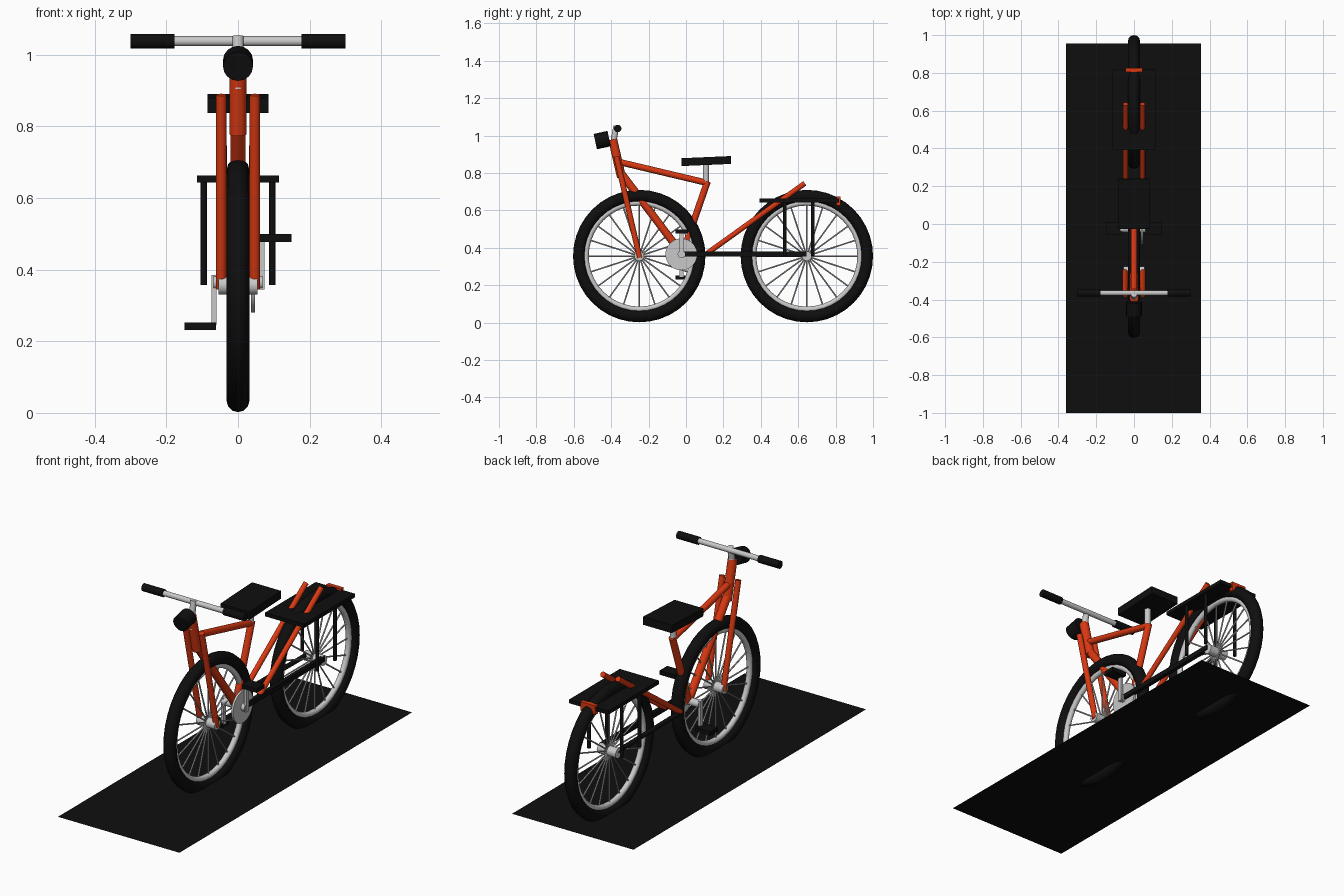
import bpy, math
from mathutils import Vector

if "Cube" in bpy.data.objects:
    bpy.data.objects.remove(bpy.data.objects["Cube"])


def material(name, rgb):
    m = bpy.data.materials.new(name)
    m.diffuse_color = (*rgb, 1)
    m.use_nodes = True
    m.node_tree.nodes["Principled BSDF"].inputs["Base Color"].default_value = m.diffuse_color
    return m


ORANGE = material("orange_paint", (0.70, 0.04, 0.006))
BLACK = material("black_rubber", (0.0045, 0.0045, 0.0045))
SILVER = material("silver_metal", (0.58, 0.58, 0.58))


def finish(name, mat, smooth=True):
    o = bpy.context.object
    o.name = name
    o.data.materials.append(mat)
    if smooth:
        bpy.ops.object.shade_smooth_by_angle(angle=math.radians(40))
    return o


def tube(name, a, b, r, mat, sides=16):
    a, b = Vector(a), Vector(b)
    d = b - a
    bpy.ops.mesh.primitive_cylinder_add(vertices=sides, radius=r, depth=d.length, location=(a + b) / 2,
                                        rotation=d.to_track_quat('Z', 'Y').to_euler())
    return finish(name, mat)


def box(name, centre, size, mat, tilt=0):
    bpy.ops.mesh.primitive_cube_add(size=1, location=centre, rotation=(math.radians(tilt), 0, 0))
    o = bpy.context.object
    o.scale = size
    return finish(name, mat, False)


def ring(name, y, z, major, minor, mat):
    bpy.ops.mesh.primitive_torus_add(major_segments=40, minor_segments=12, major_radius=major,
                                     minor_radius=minor, location=(0, y, z), rotation=(0, math.pi / 2, 0))
    return finish(name, mat)


FRONT_Y, REAR_Y, AXLE_Z = -0.25, 0.646, 0.356

# Wheels: tyre, rim, hub and spokes
for label, y in (("front", FRONT_Y), ("rear", REAR_Y)):
    ring(label + "_tyre", y, AXLE_Z, 0.322, 0.032, BLACK)
    ring(label + "_rim", y, AXLE_Z, 0.285, 0.015, SILVER)
    tube(label + "_hub", (-0.055, y, AXLE_Z), (0.055, y, AXLE_Z), 0.026, SILVER)
    for i in range(20):
        t = 2 * math.pi * i / 20
        c, s = math.cos(t), math.sin(t)
        tube(f"{label}_spoke_{i}", (0, y + 0.015 * c, AXLE_Z + 0.015 * s),
             (0, y + 0.285 * c, AXLE_Z + 0.285 * s), 0.004, SILVER, 6)

# Main frame
BB = (0, -0.02, 0.365)
tube("head_tube", (0, -0.392, 0.98), (0, -0.345, 0.778), 0.024, ORANGE)
tube("top_tube", (0, -0.37, 0.862), (0, 0.115, 0.747), 0.017, ORANGE)
tube("down_tube", (0, -0.355, 0.81), BB, 0.021, ORANGE)
tube("seat_tube", BB, (0, 0.115, 0.755), 0.018, ORANGE)

# Paired fork legs, rear stays and rack struts
for side, s in (("left", -1), ("right", 1)):
    tube(side + "_fork_leg", (s * 0.047, -0.248, 0.347), (s * 0.047, -0.372, 0.888), 0.015, ORANGE)
    tube(side + "_rear_stay", (s * 0.045, 0.115, 0.372), (s * 0.045, 0.635, 0.745), 0.014, ORANGE)
    for label, y in (("front", 0.528), ("rear", 0.678)):
        tube(f"{side}_{label}_rack_strut", (s * 0.096, y, 0.357), (s * 0.096, y, 0.65), 0.009, BLACK)

# Seat
tube("seat_post", (0, 0.107, 0.725), (0, 0.107, 0.86), 0.016, SILVER)
box("seat", (0, 0.108, 0.864), (0.17, 0.265, 0.042), BLACK, 2.5)

# Steering and headlight
tube("stem", (0, -0.384, 0.905), (0, -0.384, 1.0), 0.016, SILVER)
tube("stem_top", (0, -0.384, 0.99), (0, -0.372, 1.052), 0.016, SILVER)
tube("handlebar", (-0.29, -0.365, 1.038), (0.29, -0.365, 1.038), 0.014, SILVER)
for side, s in (("left", -1), ("right", 1)):
    tube(side + "_grip", (s * 0.178, -0.365, 1.038), (s * 0.30, -0.365, 1.038), 0.02, BLACK)
tube("headlight", (0, -0.485, 0.968), (0, -0.411, 0.984), 0.042, BLACK)

# Drivetrain
tube("crank_axle", (-0.068, -0.025, 0.365), (0.068, -0.025, 0.365), 0.02, SILVER)
tube("chainring", (0.037, -0.025, 0.365), (0.048, -0.025, 0.365), 0.085, SILVER, 32)
for side, s in (("left", -1), ("right", 1)):
    box(side + "_crank", (s * 0.067, -0.025, 0.365 + s * 0.05), (0.015, 0.022, 0.14), SILVER)
    box(side + "_pedal", (s * 0.105, -0.023, 0.365 + s * 0.123), (0.088, 0.065, 0.022), BLACK)
box("chain", (0.05, 0.315, 0.367), (0.022, 0.66, 0.026), BLACK)
tube("left_chain_stay", (-0.045, 0.10, 0.367), (-0.045, REAR_Y, 0.362), 0.012, BLACK)

# Luggage rack with tail light
box("rack", (0, 0.605, 0.653), (0.23, 0.425, 0.02), BLACK)
box("tail_light", (0, 0.815, 0.65), (0.088, 0.022, 0.048), ORANGE)

# Base sheet, crossed by the tyre bottoms
bpy.ops.mesh.primitive_plane_add(size=1, location=(-0.002, -0.0225, 0.043))
bpy.context.object.scale = (0.715, 1.955, 1)
finish("base_sheet", BLACK, False)
